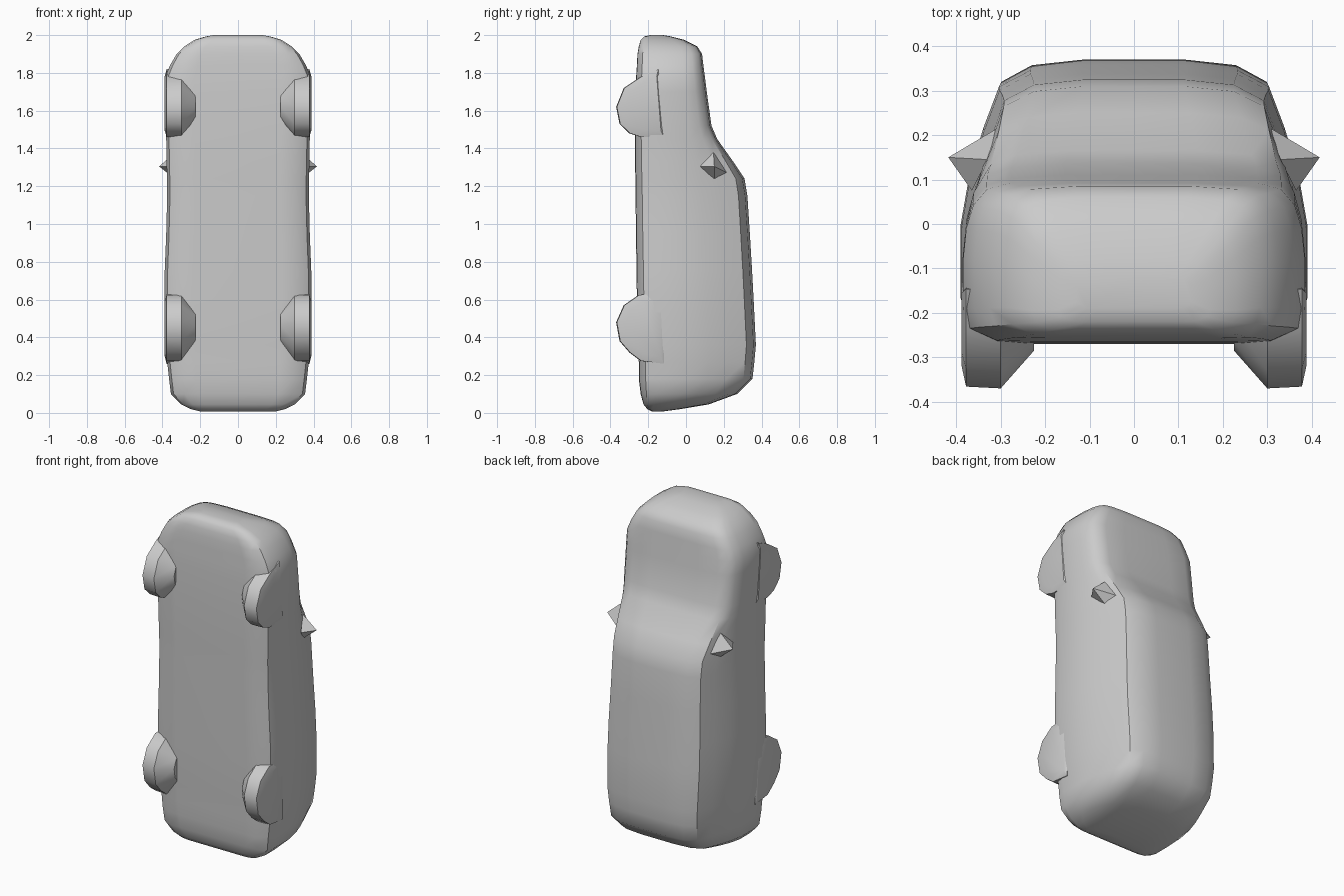
import bpy, bmesh, math
from mathutils import Vector

cube = bpy.data.objects.get("Cube")
if cube:
    bpy.data.objects.remove(cube, do_unlink=True)

grey = bpy.data.materials.new("plain_grey")
grey.use_nodes = True
GREY = (0.6, 0.6, 0.6, 1)
grey.diffuse_color = GREY
grey.node_tree.nodes["Principled BSDF"].inputs["Base Color"].default_value = GREY


def make_object(name, bm, angle):
    bmesh.ops.recalc_face_normals(bm, faces=bm.faces)
    mesh = bpy.data.meshes.new(name)
    bm.to_mesh(mesh)
    bm.free()
    mesh.materials.append(grey)
    ob = bpy.data.objects.new(name, mesh)
    bpy.context.collection.objects.link(ob)
    bpy.ops.object.select_all(action='DESELECT')
    ob.select_set(True)
    bpy.context.view_layer.objects.active = ob
    bpy.ops.object.shade_smooth_by_angle(angle=math.radians(angle))
    return ob


def loft(name, rings, angle):
    """Skin closed rings of equal length and cap both ends."""
    bm = bmesh.new()
    loops = [[bm.verts.new(p) for p in ring] for ring in rings]
    for a, b in zip(loops, loops[1:]):
        for i in range(len(a)):
            j = (i + 1) % len(a)
            bm.faces.new((a[i], a[j], b[j], b[i]))
    bm.faces.new(loops[0])
    bm.faces.new(loops[-1])
    return make_object(name, bm, angle)


# Half cross-sections (fraction of half width, fraction of height)
CABIN = [(0, 0), (.6, 0), (.8, .005), (.96, .06), (1, .15), (1, .42), (.95, .6),
         (.87, .77), (.78, .92), (.6, .98), (.3, 1), (0, 1)]
HOOD = [(0, 0), (.6, 0), (.8, .005), (.96, .08), (1, .2), (1, .5), (.98, .7),
        (.94, .84), (.86, .94), (.72, .98), (.4, 1), (0, 1)]

# Stations from tail to nose: z, underside y, upper y, half width, hood blend
STATIONS = [
    (.008, -.18, -.12, .20, 0), (.02, -.205, -.03, .25, 0), (.045, -.225, .12, .30, 0),
    (.10, -.24, .27, .355, 0), (.18, -.25, .352, .365, 0), (.27, -.25, .362, .375, 0),
    (.36, -.255, .37, .383, 0), (.6, -.26, .358, .39, 0), (.75, -.262, .35, .388, 0),
    (.95, -.265, .338, .38, 0), (1.15, -.267, .325, .375, 0), (1.24, -.268, .31, .376, 0),
    (1.33, -.27, .25, .378, .3), (1.45, -.27, .165, .38, .8), (1.52, -.27, .135, .384, 1),
    (1.7, -.268, .11, .386, 1), (1.78, -.264, .1, .385, 1), (1.84, -.26, .092, .36, 1),
    (1.90, -.257, .085, .325, 1), (1.94, -.25, .06, .285, 1), (1.975, -.24, -.01, .23, 1),
    (1.993, -.22, -.08, .17, 1), (2.0, -.19, -.12, .13, 1)]


def section(z, low, high, w, k):
    half = []
    for (ax, ay), (bx, by) in zip(CABIN, HOOD):
        fx, fy = ax + (bx - ax) * k, ay + (by - ay) * k
        half.append((fx * w, low + fy * (high - low), z))
    return half + [(-x, y, zz) for x, y, zz in half[-2:0:-1]]


loft("car_body", [section(*s) for s in STATIONS], 40)

# Wheels: side outlines (y, z), tapered towards the inside
REAR = [(-.12, .63), (-.25, .625), (-.33, .57), (-.37, .48), (-.352, .38),
        (-.30, .32), (-.24, .275), (-.12, .26)]
FRONT = [(-.15, 1.82), (-.24, 1.78), (-.33, 1.72), (-.37, 1.62), (-.352, 1.53),
         (-.30, 1.48), (-.24, 1.46), (-.12, 1.46)]
# Mirrors: spiky base loop ending in a point
MIRROR = [(.365, .075, 1.305), (.33, .145, 1.38), (.30, .22, 1.27), (.33, .15, 1.235)]

for side, sx in (("left", 1), ("right", -1)):
    for end, outline, zc in (("rear", REAR, .45), ("front", FRONT, 1.63)):
        inner = [(sx * .225, -.2 + (y + .2) * .5, zc + (z - zc) * .55) for y, z in outline]
        mid = [(sx * .30, y, z) for y, z in outline]
        outer = [(sx * .378, y + .004, z) for y, z in outline]
        rim = [(sx * .388, -.17 + (y + .17) * .75, zc + (z - zc) * .8) for y, z in outline]
        loft(f"{end}_{side}_wheel", [inner, mid, outer, rim], 35)

    bm = bmesh.new()
    base = [bm.verts.new((sx * x, y, z)) for x, y, z in MIRROR]
    tip = bm.verts.new((sx * .418, .15, 1.305))
    for i in range(4):
        bm.faces.new((base[i], base[(i + 1) % 4], tip))
    bm.faces.new(base)
    make_object(f"{side}_mirror", bm, 20)
